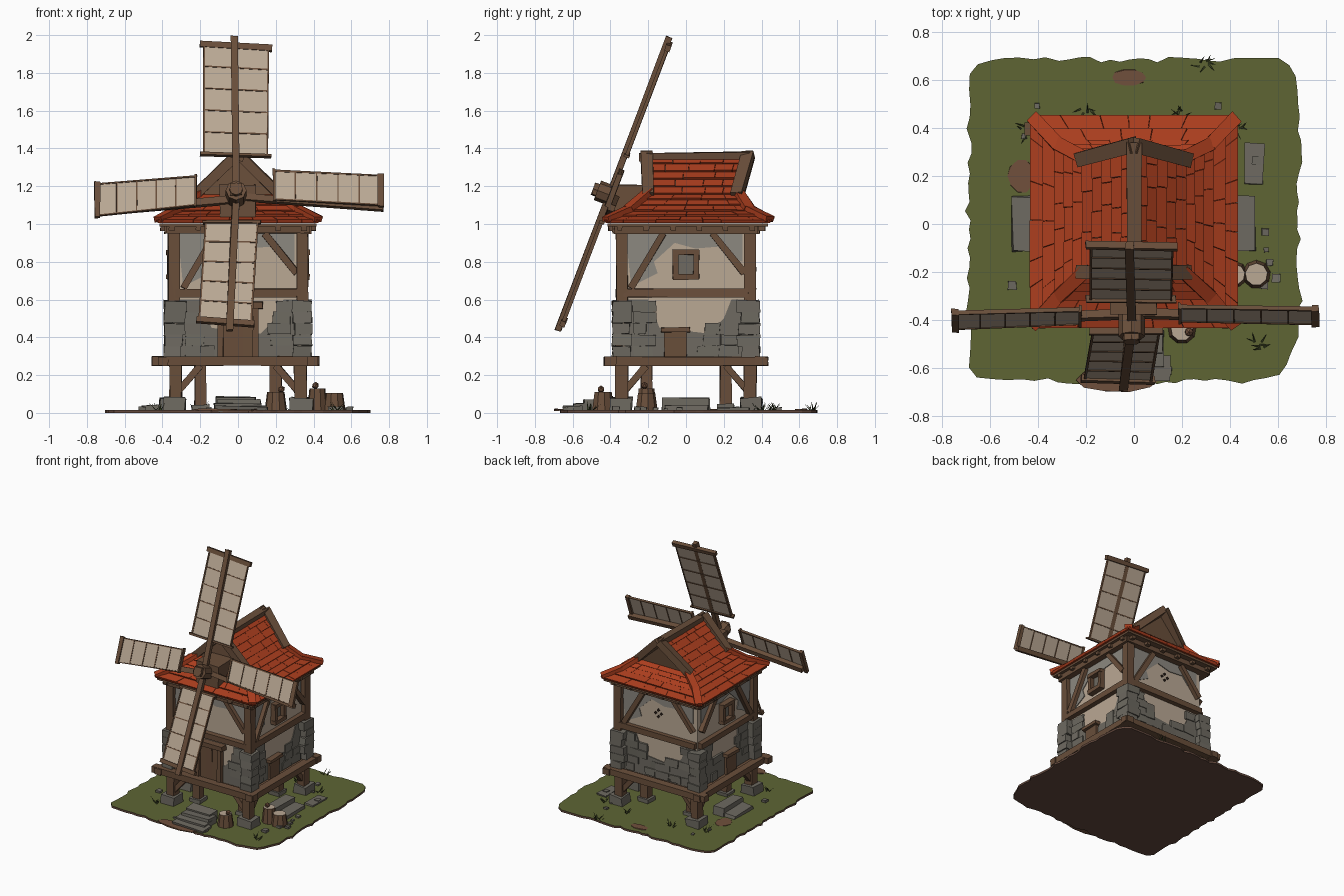
import bpy, bmesh, random
from math import pi, cos, sin
from mathutils import Vector, Matrix

random.seed(4)
rnd = random.uniform
if "Cube" in bpy.data.objects:
    bpy.data.objects.remove(bpy.data.objects["Cube"])


def material(name, *rgb):
    col = [(c / 255 / 12.92 if c < 11 else ((c / 255 + .055) / 1.055) ** 2.4) for c in rgb] + [1]
    m = bpy.data.materials.new(name)
    m.use_nodes = True
    m.diffuse_color = col
    bsdf = m.node_tree.nodes["Principled BSDF"]
    bsdf.inputs["Base Color"].default_value = col
    bsdf.inputs["Roughness"].default_value = .9
    return m


WOOD = material("wood", 105, 78, 58)
DARK = material("dark brown", 46, 34, 28)
ROOF = material("red tile", 172, 62, 30)
CREAM = material("cream plaster", 186, 168, 148)
PATCH = material("worn plaster", 140, 136, 128)
STONE = material("stone", 110, 106, 97)
GRASS = material("grass", 94, 101, 52)
LEAF = material("leaf", 58, 66, 36)
DIRT = material("dirt", 112, 80, 60)
EARTH = material("earth", 98, 72, 60)


def finish(bm, name, *mats, rule=None):
    bmesh.ops.recalc_face_normals(bm, faces=bm.faces)
    if rule:
        for f in bm.faces:
            f.material_index = rule(f)
    me = bpy.data.meshes.new(name)
    bm.to_mesh(me)
    bm.free()
    for m in mats:
        me.materials.append(m)
    bpy.context.collection.objects.link(bpy.data.objects.new(name, me))


def hexa(bm, low, high, jit=0):
    """Solid between two matching loops of points."""
    a, b = [[bm.verts.new(Vector(p) + Vector((rnd(-jit, jit), rnd(-jit, jit), rnd(-jit, jit))))
             for p in loop] for loop in (low, high)]
    bm.faces.new(a[::-1])
    bm.faces.new(b)
    for i in range(len(a)):
        j = (i + 1) % len(a)
        bm.faces.new((a[i], a[j], b[j], b[i]))


def beam(bm, a, b, w, d, ref=(0, 0, 1), jit=.003):
    a, b = Vector(a), Vector(b)
    t = (b - a).normalized()
    s = t.cross(Vector(ref)).normalized() * w / 2
    n = s.cross(t).normalized() * d / 2
    hexa(bm, *[[p - s - n, p + s - n, p + s + n, p - s + n] for p in (a, b)], jit)


def box(bm, c, s, jit=0):
    x, y, z = c
    beam(bm, (x, y, z - s[2] / 2), (x, y, z + s[2] / 2), s[0], s[1], (0, 1, 0), jit)


def block(bm, x, y, sx, sy, top, jit=.006):
    """Rough stone resting on the ground."""
    box(bm, (x, y, (top + .01) / 2), (sx, sy, top - .01), jit)


def on_wall(k, u, z, out):
    """Point on wall k (front, left, back, right), u along it, out from the axis."""
    u = -u if k == 3 else u
    return Matrix.Rotation(k * pi / 2, 3, 'Z') @ Vector((u, -out, z))


def wall_beam(bm, k, a, b, w, out=.345, d=.05):
    beam(bm, on_wall(k, *a, out), on_wall(k, *b, out), w, d, on_wall(k, 0, 0, 1))


def plate(bm, k, pts, out, thick=.006):
    hexa(bm, *[[on_wall(k, u, z, o) for u, z in pts] for o in (out, out + thick)])


# Ground with a ragged edge
bm = bmesh.new()
edge = []
for i in range(110):
    a = i * 2 * pi / 110
    r = .668 / (abs(cos(a)) ** 18 + abs(sin(a)) ** 18) ** (1 / 18) + rnd(-.012, .016)
    edge.append((r * cos(a) * (1.03 - .06 * (a > 1.5 * pi and a < 1.8 * pi)), r * sin(a) + .015))
hexa(bm, [(x, y, 0) for x, y in edge], [(x, y, .016) for x, y in edge])
finish(bm, "ground", GRASS, EARTH, rule=lambda f: int(f.normal.z < .5))
bm = bmesh.new()
for cx, cy, rx, ry in ((-.02, .61, .07, .035), (-.07, -.65, .17, .05), (-.47, .2, .055, .07)):
    ring = [(cx + rx * cos(i * pi / 5), cy + ry * sin(i * pi / 5)) for i in range(10)]
    hexa(bm, [(x, y, .012) for x, y in ring], [(x, y, .02) for x, y in ring], .003)
finish(bm, "dirt_patches", DIRT)

# Steps, slabs and loose rocks
bm = bmesh.new()
for i in range(4):
    block(bm, rnd(-.02, .02), -.6 + .055 * i, .27 - .02 * i, .1, .035 + .017 * i)
for s in (-1, 1):
    block(bm, s * .455, 0, .1, .23, .042)
    block(bm, s * .37, 0, .09, .25, .08)
block(bm, .5, .25, .08, .17, .028)
for i in range(16):
    a, r, s = rnd(0, 2 * pi), rnd(.54, .64), rnd(.015, .04)
    block(bm, r * cos(a), r * sin(a), s, s, .015 + s * .5, .003)
finish(bm, "stone_steps_and_rocks", STONE)

# Legs, braces, footings and platform frame
bm = bmesh.new()
feet = bmesh.new()
for sx in (-1, 1):
    for sy in (-1, 1):
        box(bm, (sx * .33, sy * .34, .16), (.065, .065, .2), .004)
        box(bm, (sx * .2, sy * .21, .14), (.06, .06, .24), .004)
        beam(bm, (sx * .32, sy * .34, .11), (sx * .2, sy * .34, .25), .035, .035, (0, 1, 0))
        beam(bm, (sx * .33, sy * .33, .11), (sx * .33, sy * .21, .25), .035, .035, (1, 0, 0))
        block(feet, sx * .335, sy * .345, .115, .115, .08, .008)
        block(feet, sx * .2, sy * .21, .09, .09, .045)
for s in (-1, 1):
    beam(bm, (-.455, s * .395, .275), (.43, s * .395, .275), .055, .05)
    beam(bm, (s * .395, -.435, .272), (s * .395, .435, .272), .055, .048)
box(bm, (0, 0, .27), (.78, .78, .03))
finish(bm, "platform_frame", WOOD)
finish(feet, "footings", STONE)

# Walls
bm = bmesh.new()
box(bm, (0, 0, .64), (.67, .67, .72))
finish(bm, "walls", CREAM)
bm = bmesh.new()
for k in range(4):
    plate(bm, k, [(-.32, .95), (-.1, .95), (-.06, .9), (-.17, .8), (-.15, .74), (-.29, .67)], .335)
    plate(bm, k, [(-.1, .95), (.3, .95), (.3, .8), (.22, .82), (.17, .88), (.05, .87), (-.06, .9)], .335)
    plate(bm, k, [(-.32, .6), (-.2, .6), (-.14, .45), (.12, .42), (.2, .5), (.24, .6),
                  (.32, .6), (.32, .29), (-.32, .29)], .335)
finish(bm, "plaster_patches", PATCH, STONE, rule=lambda f: int(f.calc_center_median().z < .62))

# Stonework: corner blocks and courses that thin out towards the middle
bm = bmesh.new()
for sx in (-1, 1):
    for sy in (-1, 1):
        for r in range(5):
            w = rnd(.085, .125)
            box(bm, (sx * (.39 - w / 2), sy * (.39 - w / 2), .325 + .06 * r), (w, w, .059), .005)
for k in range(4):
    for r, reach in enumerate((.3, .24, .14, .11, .04)):
        for s in (-1, 1):
            u = .28
            while u > .28 - reach:
                w = rnd(.07, .13)
                c = s * (u - w / 2)
                blocked = (k == 0 and abs(c) < .14) or (k in (1, 3) and -.17 < c < .07 and r < 3)
                if not blocked and rnd(0, 1) < .6:
                    out = rnd(.332, .338)
                    beam(bm, on_wall(k, c, .296 + .06 * r, out), on_wall(k, c, .354 + .06 * r, out),
                         w - .004, .026, on_wall(k, 0, 0, 1), .004)
                u -= w
finish(bm, "stonework", STONE)

# Timber frame, door, hatches and windows
bm = bmesh.new()
holes = bmesh.new()
panes = bmesh.new()
for k in range(4):
    wall_beam(bm, k, (-.34, .59), (-.34, .97), .06, .34, .06)
    wall_beam(bm, k, (-.33, .635), (.33, .635), .045)
    wall_beam(bm, k, (-.38, .97), (.38, .97), .04, .36, .06)
    wall_beam(bm, k, (.14, .95), (.31, .74), .035)
    wall_beam(bm, k, (-.29, .66), (-.12, .95), .035)
    if k % 2:
        for s in (-1, 1):
            wall_beam(bm, k, (s * .055, .71), (s * .055, .86), .03, .35)
        for z in (.72, .85):
            wall_beam(bm, k, (-.07, z), (.07, z), .028, .355)
        plate(panes, k, [(-.05, .72), (.05, .72), (.05, .85), (-.05, .85)], .336)
        wall_beam(bm, k, (-.055, .29), (-.055, .43), .12, .345, .03)
        wall_beam(bm, k, (-.13, .44), (.02, .44), .025, .355)
for i in range(3):
    wall_beam(bm, 0, (-.052 + .052 * i, .29), (-.052 + .052 * i, .56), .052, .345, .03)
for s in (-1, 1):
    wall_beam(bm, 0, (s * .092, .29), (s * .092, .57), .03, .35)
wall_beam(bm, 0, (-.13, .57), (.13, .57), .035, .36, .06)
for u, z in ((0, .83), (-.025, .805), (.025, .805), (0, .78)):
    plate(holes, 2, [(u - .013, z), (u, z - .013), (u + .013, z), (u, z + .013)], .341)
finish(bm, "timber_frame", WOOD)
finish(holes, "vent_holes", DARK)
finish(panes, "window_panes", STONE)

# Roof: rings give half width, front, back and height of each level
RINGS = [(.425, -.425, .445, 1.005), (.32, -.305, .335, 1.06), (.205, -.2, .275, 1.15), (0, -.21, .33, 1.35)]


def tiles(bm, edges, rows):
    """Lay courses of loose tiles over bands between successive edges."""
    for (l0, r0), (l1, r1), n in zip(edges, edges[1:], rows):
        nor = (r0 - l0).cross(l1 - l0).normalized()
        nor = nor if nor.z > 0 else -nor
        for i in range(n):
            L, R = [l0.lerp(l1, j / n) for j in (i, i + 1)], [r0.lerp(r1, j / n) for j in (i, i + 1)]
            u, span = 0, (R[0] - L[0]).length
            while u < .999:
                v = min(1, u + rnd(.09, .19) / span)
                v = 1 if v > .92 else v
                g = .001 / span
                q = [L[0].lerp(R[0], u + g), L[0].lerp(R[0], v - g),
                     L[1].lerp(R[1], v - g), L[1].lerp(R[1], u + g)]
                lift = rnd(.017, .023)
                hexa(bm, [p + nor * .001 for p in q],
                     [p + nor * h for p, h in zip(q, (lift, lift, .009, .009))])
                u = v


bm = bmesh.new()
trim = bmesh.new()
for s in (-1, 1):
    tiles(bm, [(Vector((s * x, f, z)), Vector((s * x, b, z))) for x, f, b, z in RINGS], (2, 3, 5))
for side in (1, 2):
    tiles(bm, [(Vector((-r[0], r[side], r[3])), Vector((r[0], r[side], r[3]))) for r in RINGS[:3]], (2, 3))
    for s in (-1, 1):
        pts = [Vector((s * r[0], r[side], r[3] + .02)) for r in RINGS]
        for a, b in zip(pts[:2], pts[1:3]):
            beam(bm, a, b + (b - a) * .05, .055, .03)
        beam(trim, pts[2] - (pts[3] - pts[2]) * .1, pts[3], .06, .05)
loops = [[(-x, f, z), (x, f, z), (x, b, z), (-x, b, z)] for x, f, b, z in RINGS]
for a, b in zip(loops[:2], loops[1:3]):
    hexa(bm, a, b)
finish(bm, "roof_tiles", ROOF)

# Gable block, ridge, soffit and rafter ends
x, f, b, z = RINGS[2]
top = RINGS[3]
hexa(trim, [(-x, f, z), (x, f, z), (0, top[1] + .02, top[3])], [(-x, b, z), (x, b, z), (0, top[2] - .03, top[3])])
beam(trim, (0, -.25, 1.352), (0, .34, 1.362), .06, .04)
box(trim, (0, .01, .995), (.83, .85, .016))
for i in range(6):
    c = -.35 + .14 * i
    beam(trim, (-.41, c, .98), (.41, c, .98), .03, .03)
    beam(trim, (c, -.41, .98), (c, .42, .98), .03, .03)
box(trim, (0, -.28, 1.11), (.19, .19, .2), .006)
finish(trim, "roof_timbers", WOOD)

# Wind sails in a plane leaning back
SLOPE = .38
NORMAL = Vector((0, -1, SLOPE)).normalized()


def P(x, z, off=0):
    return Vector((x, -.394 + (z - 1.15) * SLOPE, z)) + NORMAL * off


wood = bmesh.new()
cloth = bmesh.new()


def sail(root_a, root_b, tip_b, tip_a):
    ra, rb, tb, ta = [Vector(p) for p in (root_a, root_b, tip_b, tip_a)]
    n = 5
    for i in range(n):
        a0, a1, b0, b1 = ra.lerp(ta, i / n), ra.lerp(ta, (i + 1) / n), rb.lerp(tb, i / n), rb.lerp(tb, (i + 1) / n)
        hexa(cloth, [P(*p, -.004) for p in (a0, b0, b1, a1)], [P(*p, .004) for p in (a0, b0, b1, a1)])
        if i:
            beam(wood, P(*a0), P(*b0), .007, .016, NORMAL, .001)
    beam(wood, P(*ra), P(*ta), .009, .018, NORMAL, .002)
    beam(wood, P(*rb), P(*tb), .009, .018, NORMAL, .002)
    for a, b, w in ((ra, rb, .014), (ta, tb, .03)):
        e = (b - a) * .06
        beam(wood, P(*(a - e)), P(*(b + e)), w, .03, NORMAL)


sail((-.18, 1.37), (.155, 1.36), (.16, 1.93), (-.18, 1.95))
sail((-.17, 1.01), (.105, 1.01), (.07, .47), (-.205, .49))
sail((-.225, 1.1), (-.225, 1.25), (-.745, 1.21), (-.745, 1.045))
sail((.19, 1.13), (.19, 1.28), (.755, 1.255), (.755, 1.1))
for a, b, off in (((-.01, 1.15), (-.018, 1.985), .012), ((-.01, 1.15), (-.045, .43), .012),
                  ((0, 1.14), (-.74, 1.075), -.024), ((0, 1.15), (.77, 1.095), -.024)):
    beam(wood, P(*a, off), P(*b, off), .036, .036, NORMAL)
finish(cloth, "sail_cloth", CREAM)
finish(wood, "sail_frames", WOOD)

# Hub and axle
bm = bmesh.new()
beam(bm, P(-.01, 1.15, .1), (-.01, -.2, 1.12), .06, .06)
for r, off, d in ((.055, .02, .12), (.035, .085, .04)):
    bmesh.ops.create_cone(bm, cap_ends=True, segments=8, radius1=r, radius2=r, depth=d,
                          matrix=Matrix.Translation(P(-.01, 1.15, off)) @ NORMAL.to_track_quat('Z', 'Y').to_matrix().to_4x4())
finish(bm, "hub_and_axle", WOOD)

# Tree stumps with small mushrooms
bm = bmesh.new()
for x, y, r, h in ((.2, -.44, .055, .1), (.42, -.21, .05, .12), (.51, -.21, .055, .095)):
    bmesh.ops.create_cone(bm, cap_ends=True, segments=9, radius1=r * 1.1, radius2=r * .85, depth=h,
                          matrix=Matrix.Translation((x, y, .01 + h / 2)))
finish(bm, "stumps", WOOD, CREAM, rule=lambda f: int(f.normal.z > .9))
bm = bmesh.new()
for x, y, z in ((.41, -.22, .145), (.23, -.45, .125)):
    bmesh.ops.create_icosphere(bm, subdivisions=1, radius=.02, matrix=Matrix.Translation((x, y, z)))
finish(bm, "stump_mushrooms", DIRT)

# Grass tufts
bm = bmesh.new()
for cx, cy in ((-.45, .39), (.43, .41), (.29, .67), (-.2, .47), (.2, .46), (.52, -.5), (-.42, -.42)):
    for i in range(8):
        a, r = rnd(0, 2 * pi), rnd(.02, .05)
        p = Vector((cx + rnd(-.02, .02), cy + rnd(-.02, .02), .012))
        side = Vector((-sin(a), cos(a), 0)) * .005
        tip = p + Vector((r * cos(a), r * sin(a), rnd(.02, .05)))
        hexa(bm, [p - side, p + side, p + Vector((cos(a), sin(a), 0)) * .006], [tip, tip + side * .1, tip - side * .1])
finish(bm, "grass_tufts", LEAF)
